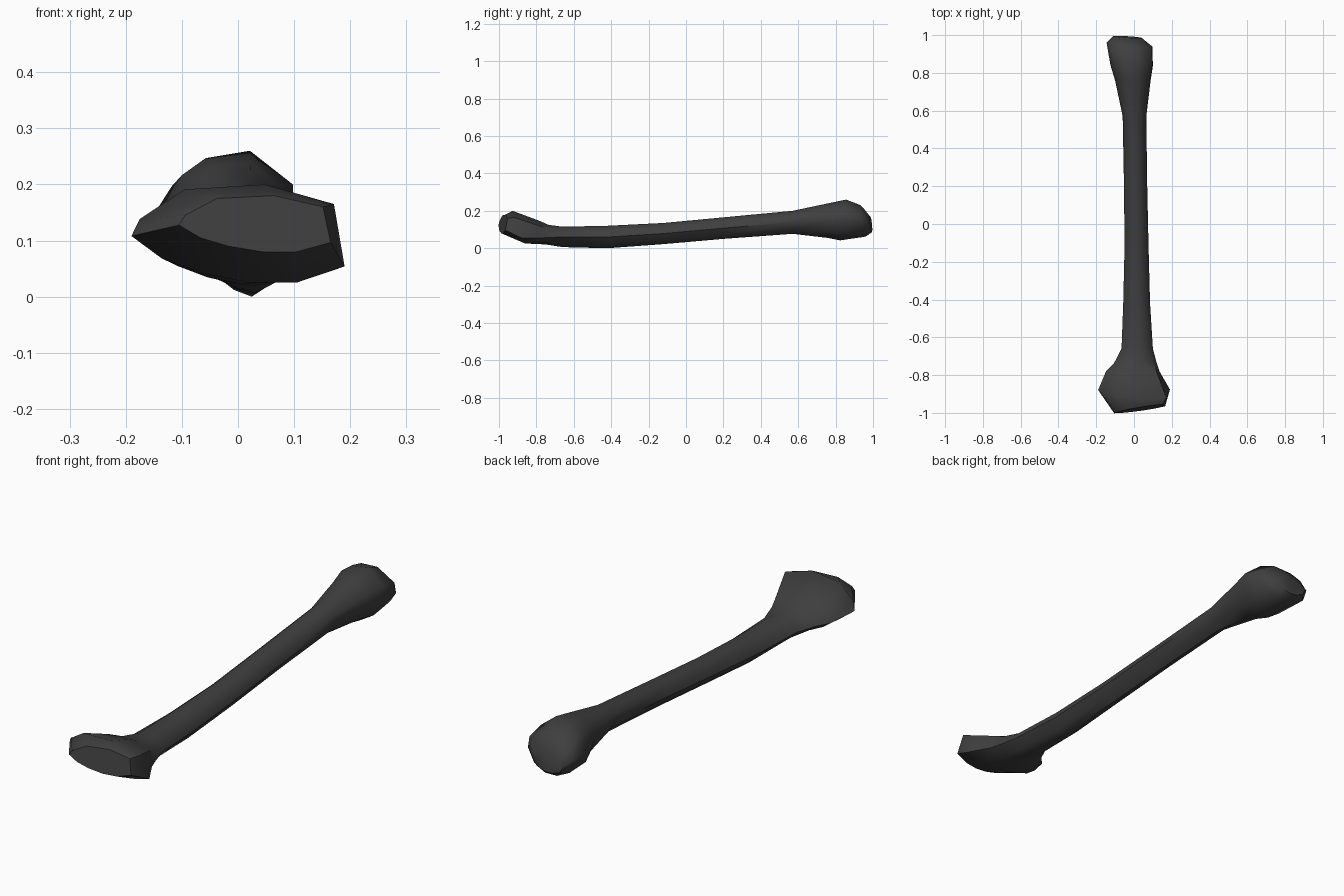
import bpy
import bmesh
import math

default_cube = bpy.data.objects.get("Cube")
if default_cube:
    bpy.data.objects.remove(default_cube, do_unlink=True)

# Unit cross-sections, each scaled to fill a station's width and height
FRONT_HEAD = [(.9, .6), (.25, 1), (-.5, .9), (-.92, .3), (-1, -.05),
              (-.72, -.5), (-.35, -.8), (.1, -1), (.55, -1), (1, -.67)]
SHAFT = [(.85, .5), (.3, 1), (-.35, 1), (-.8, .6), (-1, .1),
         (-.7, -.4), (-.3, -.8), (.15, -1), (.6, -.65), (1, 0)]
BACK_HEAD = [(.98, .45), (.3, 1), (-.4, .88), (-.78, .6), (-1, .1),
             (-.8, -.6), (-.3, -.95), (.2, -1), (.7, -.7), (1, -.1)]

# Stations: y, (left, right), (bottom, top), section blend, (sideways slant, upright slant)
# Blend: -1 is the front head, 0 the shaft, 1 the back head
STATIONS = [
    (-.98, (-.105, .165), (.08, .18), -1, (.16, .2)),
    (-.89, (-.19, .19), (.025, .2), -1, (-.05, -.4)),
    (-.78, (-.148, .135), (.022, .145), -.7, (0, 0)),
    (-.735, (-.105, .12), (.018, .125), -.4, (0, 0)),
    (-.66, (-.066, .1), (.006, .115), 0, (0, 0)),
    (-.42, (-.057, .085), (0, .12), 0, (0, 0)),
    (-.12, (-.05, .077), (.022, .135), 0, (0, 0)),
    (.2, (-.053, .07), (.05, .165), 0, (0, 0)),
    (.57, (-.06, .065), (.077, .2), 0, (0, 0)),
    (.76, (-.1, .088), (.055, .24), .6, (0, 0)),
    (.84, (-.125, .1), (.042, .26), 1, (0, .15)),
    (.95, (-.145, .097), (.062, .23), 1, (-.1, -.15)),
    (.99, (-.11, .04), (.085, .17), 1, (-.06, -.1)),
]


def make_material(name, colour):
    """Plain matte material with one flat colour."""
    material = bpy.data.materials.new(name)
    material.use_nodes = True
    material.diffuse_color = colour
    shader = material.node_tree.nodes["Principled BSDF"]
    shader.inputs["Base Color"].default_value = colour
    shader.inputs["Roughness"].default_value = .8
    return material


def blended_section(blend):
    """Mix the shaft section with the front or back head section."""
    head = FRONT_HEAD if blend < 0 else BACK_HEAD
    weight = abs(blend)
    return [(sx + (hx - sx) * weight, sz + (hz - sz) * weight)
            for (sx, sz), (hx, hz) in zip(SHAFT, head)]


def add_ring(mesh, y, width, height, blend, slant):
    """Add one closed ring of vertices across the bone."""
    mid_x, half_x = sum(width) / 2, (width[1] - width[0]) / 2
    mid_z, half_z = sum(height) / 2, (height[1] - height[0]) / 2
    ring = []
    for px, pz in blended_section(blend):
        dx, dz = px * half_x, pz * half_z
        depth = y + dx * slant[0] + dz * slant[1]
        ring.append(mesh.verts.new((mid_x + dx, depth, mid_z + dz)))
    return ring


# Bone: one skin lofted through all the stations, capped at both ends
mesh = bmesh.new()
rings = [add_ring(mesh, *station) for station in STATIONS]
for near, far in zip(rings, rings[1:]):
    for i in range(len(near)):
        j = (i + 1) % len(near)
        mesh.faces.new((near[i], near[j], far[j], far[i]))
mesh.faces.new(rings[0])
mesh.faces.new(rings[-1])
bmesh.ops.recalc_face_normals(mesh, faces=mesh.faces[:])

bone_data = bpy.data.meshes.new("bone")
mesh.to_mesh(bone_data)
mesh.free()
bone_data.materials.append(make_material("charcoal grey", (.05, .05, .05, 1)))
bone = bpy.data.objects.new("bone", bone_data)
bpy.context.collection.objects.link(bone)

# Soft surface with the hard rims of the two ends kept crisp
bpy.ops.object.select_all(action="DESELECT")
bone.select_set(True)
bpy.context.view_layer.objects.active = bone
bpy.ops.object.shade_smooth_by_angle(angle=math.radians(50))
